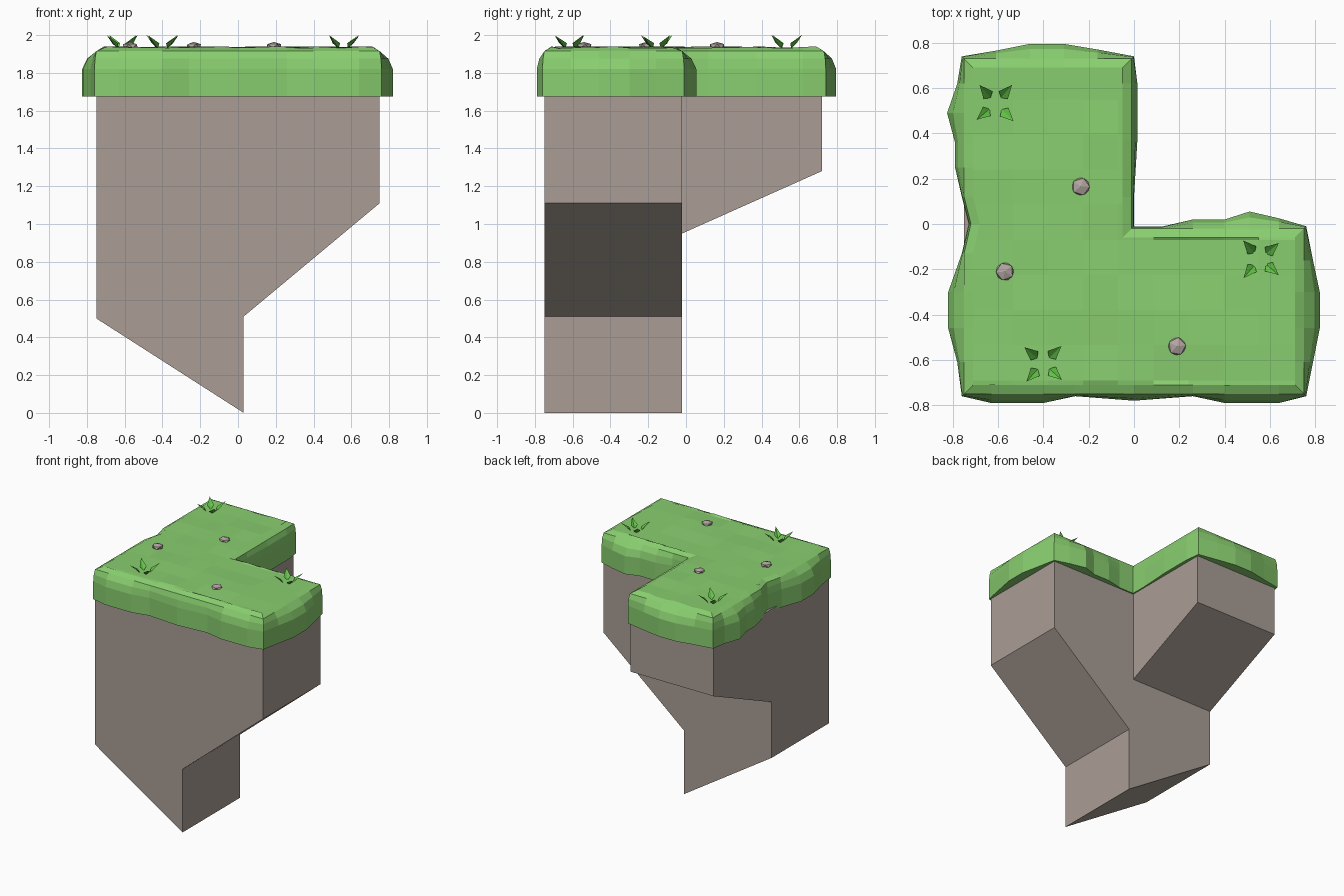
import bpy, bmesh, math, random
from mathutils import Vector

if "Cube" in bpy.data.objects:
    bpy.data.objects.remove(bpy.data.objects["Cube"])

random.seed(4)


def material(name, rgb):
    m = bpy.data.materials.new(name)
    m.diffuse_color = (*rgb, 1)
    m.use_nodes = True
    m.node_tree.nodes["Principled BSDF"].inputs["Base Color"].default_value = m.diffuse_color
    return m


def add_object(name, bm, mat):
    bmesh.ops.recalc_face_normals(bm, faces=bm.faces)
    me = bpy.data.meshes.new(name)
    bm.to_mesh(me)
    bm.free()
    me.materials.append(mat)
    ob = bpy.data.objects.new(name, me)
    bpy.context.collection.objects.link(ob)
    return ob


def prism(name, start, end, mat):
    """Solid between two matching outlines."""
    bm = bmesh.new()
    a = [bm.verts.new(p) for p in start]
    b = [bm.verts.new(p) for p in end]
    bm.faces.new(a)
    bm.faces.new(b)
    for i in range(len(a)):
        j = (i + 1) % len(a)
        bm.faces.new((a[i], a[j], b[j], b[i]))
    return add_object(name, bm, mat)


rock = material("rock", (0.40, 0.34, 0.30))
turf = material("turf", (0.25, 0.62, 0.16))
leaf = material("leaf", (0.12, 0.55, 0.06))
stone = material("stone", (0.45, 0.38, 0.36))

# rock underside: front arm with keel, back arm with sloping bottom
front = [(-0.75, 1.70), (0.75, 1.70), (0.75, 1.11), (0.03, 0.51), (0.03, 0), (-0.75, 0.50)]
prism("front_rock", [(x, -0.75, z) for x, z in front], [(x, -0.02, z) for x, z in front], rock)
back = [(-0.02, 1.70), (0.72, 1.70), (0.72, 1.28), (-0.02, 0.95)]
prism("back_rock", [(-0.75, y, z) for y, z in back], [(-0.01, y, z) for y, z in back], rock)

# turf cap: corners counter-clockwise, each with (distance along side, bulge) to the next
sides = [
    ((-0.76, -0.76), [(.13, .03), (.36, .03), (.50, 0), (.76, .02), (1.02, 0), (1.16, .03), (1.40, .03)]),
    ((0.76, -0.76), [(.15, .03), (.30, .06), (.46, .06), (.60, .03)]),
    ((0.76, -0.01), [(.12, .035), (.25, .065), (.36, .03), (.50, .03), (.63, 0)]),
    ((0.0, -0.01), [(.13, 0), (.38, .015), (.63, .015)]),
    ((0.0, 0.74), [(.16, .03), (.31, .055), (.46, .055), (.61, .025)]),
    ((-0.76, 0.74), [(.12, .02), (.25, .065), (.38, .03), (.49, .03), (.62, 0),
                     (.74, -.03), (.87, 0), (1.04, .06), (1.20, .06), (1.35, .02)]),
]
corners = [Vector(s[0]) for s in sides]
points = []  # base, bulge vector, inward vector
for i, (_, steps) in enumerate(sides):
    p = corners[i]
    d = (corners[(i + 1) % 6] - p).normalized()
    e = (p - corners[i - 1]).normalized()
    n, m = Vector((-d.y, d.x)), Vector((-e.y, e.x))
    points.append((p, Vector((0, 0)), n + m))
    for t, bulge in steps:
        base = p + d * t - n * min(bulge, 0)
        points.append((base, -n * max(bulge, 0), n))

bm = bmesh.new()
rings = []
for swell, inset, z in [(1, 0, 1.675), (1, 0, 1.82), (.65, 0.003, 1.875), (0, 0.01, 1.915), (0, 0.05, 1.932)]:
    ring = []
    for b, o, inward in points:
        q = b + o * swell + inward * inset
        ring.append(bm.verts.new((q.x, q.y, z)))
    rings.append(ring)
count = len(points)
for lo, hi in zip(rings, rings[1:]):
    for i in range(count):
        j = (i + 1) % count
        bm.faces.new((lo[i], lo[j], hi[j], hi[i]))
bm.faces.new(rings[0])
top = [bm.faces.new(rings[-1])]

# cut the top into uneven patches
for axis in (0, 1):
    for k in range(-4, 5):
        co, no = Vector((0, 0, 0)), Vector((0, 0, 0))
        co[axis], no[axis] = k * 0.155 - 0.07, 1
        geom = top + list({e for f in top for e in f.edges}) + list({v for f in top for v in f.verts})
        res = bmesh.ops.bisect_plane(bm, geom=geom, dist=1e-4, plane_co=co, plane_no=no)
        top = [f for f in res["geom"] if isinstance(f, bmesh.types.BMFace)]
for v in bm.verts:
    if v.co.z > 1.925:
        v.co.z += random.uniform(-0.003, 0.009)
add_object("turf_cap", bm, turf)

# pebbles
for i, (x, y) in enumerate([(-0.235, 0.165), (-0.57, -0.21), (0.19, -0.54)]):
    bm = bmesh.new()
    bmesh.ops.create_icosphere(bm, subdivisions=1, radius=0.044)
    ob = add_object(f"pebble_{i + 1}", bm, stone)
    ob.location = (x, y, 1.942)
    ob.scale = (1, 1, 0.5)
    ob.rotation_euler.z = i * 0.7

# grass tufts: four folded, outward-leaning blades each
for i, (x, y) in enumerate([(-0.61, 0.53), (-0.40, -0.615), (0.555, -0.155)]):
    bm = bmesh.new()
    for k in range(4):
        a = math.radians(45 + 90 * k + random.uniform(-6, 6))
        out, side = Vector((math.cos(a), math.sin(a), 0)), Vector((-math.sin(a), math.cos(a), 0))
        size = 1 if k < 2 else random.uniform(0.85, 1)
        root = bm.verts.new(out * 0.035)
        tip = bm.verts.new(out * 0.11 + Vector((0, 0, 0.07 * size)))
        for s in (-1, 1):
            edge = bm.verts.new(out * 0.052 + side * 0.026 * s + Vector((0, 0, 0.027)))
            bm.faces.new((root, edge, tip) if s > 0 else (root, tip, edge))
    add_object(f"grass_tuft_{i + 1}", bm, leaf).location = (x, y, 1.93)
